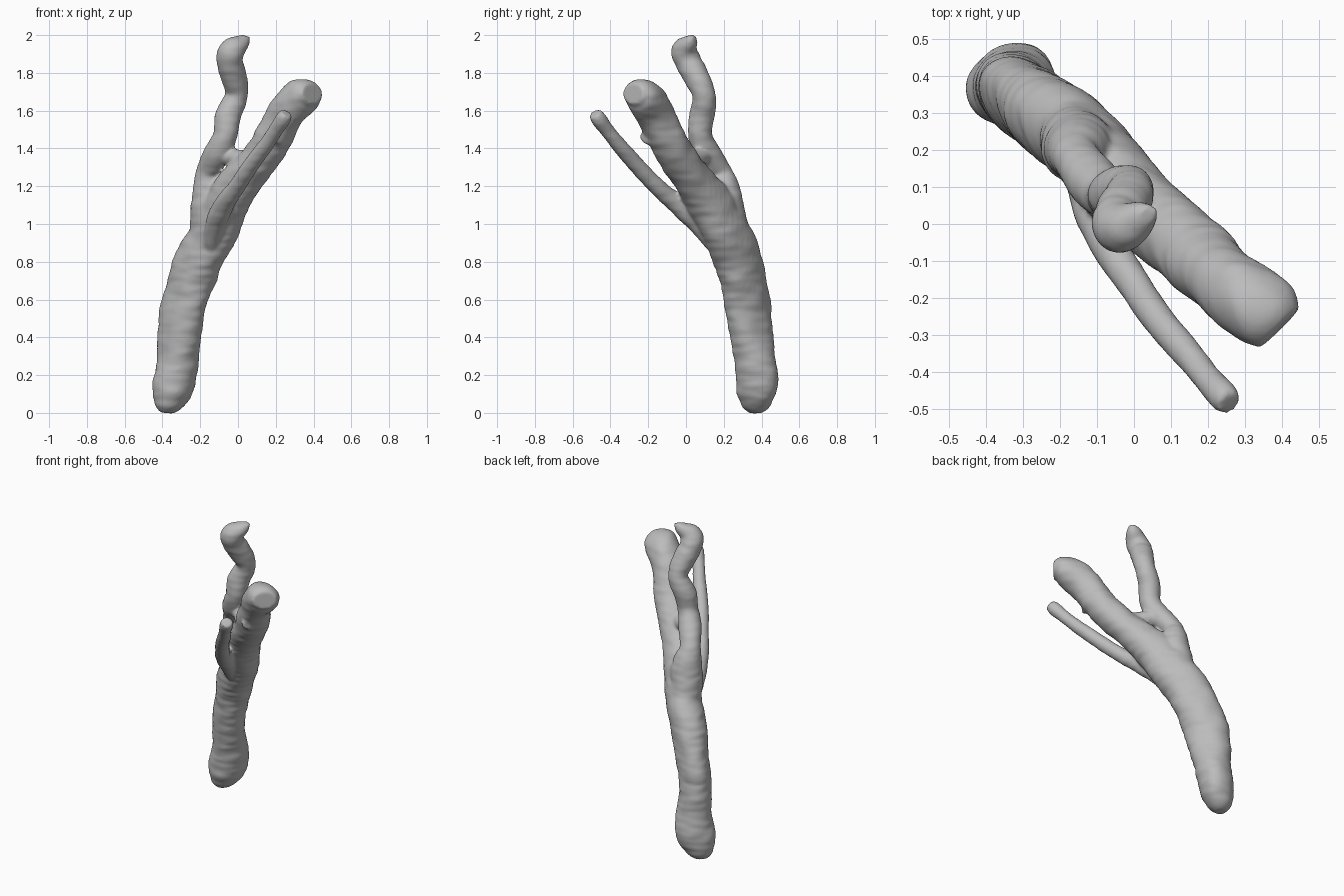
import bpy
import bmesh
import math
from mathutils import Vector, noise

cube = bpy.data.objects.get("Cube")
if cube:
    bpy.data.objects.remove(cube, do_unlink=True)

SIDES, STEPS = 28, 12
LEAN = Vector((-1, 1, 0))

# Limb paths: x, y, z, radius across the lean, and optionally along the lean
trunk = [
    (-.378, .368, 0, .035, .03), (-.368, .372, .035, .075, .07),
    (-.345, .375, .12, .115, .1), (-.325, .375, .21, .118, .106),
    (-.312, .352, .38, .1, .122), (-.3, .335, .52, .1, .138),
    (-.265, .315, .64, .102, .136), (-.215, .28, .8, .11, .138),
    (-.14, .225, .93, .11, .132), (-.085, .16, 1.06, .11, .13),
    (-.005, .065, 1.2, .108, .112), (.08, -.01, 1.3, .104, .096),
    (.168, -.083, 1.42, .104, .099), (.23, -.143, 1.54, .095, .1),
    (.27, -.177, 1.61, .097, .102), (.32, -.215, 1.662, .102, .1),
    (.362, -.25, 1.685, .098, .085), (.395, -.28, 1.69, .075, .055),
]
upper_branch = [
    (-.18, .24, .92, .08), (-.15, .21, 1.08, .1), (-.152, .2, 1.2, .084),
    (-.158, .178, 1.28, .063), (-.11, .118, 1.37, .07), (-.068, .075, 1.47, .064),
    (-.05, .085, 1.58, .068), (-.008, .095, 1.68, .061), (-.02, .06, 1.77, .068),
    (-.045, .01, 1.86, .071), (-.03, -.01, 1.925, .066), (.018, .015, 1.97, .045),
    (.045, .03, 1.995, .02),
]
thin_branch = [
    (-.15, .18, .85, .04), (-.115, .055, 1.01, .055), (-.07, -.05, 1.11, .052),
    (-.005, -.155, 1.2, .045), (.06, -.25, 1.3, .043), (.135, -.34, 1.4, .041),
    (.2, -.42, 1.5, .039), (.242, -.465, 1.56, .041), (.258, -.483, 1.585, .032),
]
# Small arm closing the loop between the two main limbs
bridge = [
    (-.11, .115, 1.37, .055), (-.03, .07, 1.355, .044), (.02, .03, 1.34, .05),
    (.09, -.02, 1.32, .065),
]
# Stub under the thick limb
knot = [
    (.18, -.11, 1.47, .065), (.21, -.175, 1.465, .052), (.225, -.222, 1.46, .032),
]


def smooth_path(points):
    """Catmull-Rom interpolation of every value in the path."""
    pts = [points[0]] + points + [points[-1]]
    out = []
    for a, b, c, d in zip(pts, pts[1:], pts[2:], pts[3:]):
        for s in range(STEPS):
            t = s / STEPS
            out.append([
                q + t * (r - p) / 2
                + t * t * (2 * p - 5 * q + 4 * r - w) / 2
                + t ** 3 * (3 * q - p - 3 * r + w) / 2
                for p, q, r, w in zip(a, b, c, d)])
    out.append(list(points[-1]))
    return out


def add_limb(bm, points):
    """Closed tube along the path, with bark ridges and soft lumps."""
    path = smooth_path(points)
    centres = [Vector(p[:3]) for p in path]
    rings = []
    for i, (p, centre) in enumerate(zip(path, centres)):
        tangent = centres[min(i + 1, len(path) - 1)] - centres[max(i - 1, 0)]
        # Limbs running along the lean still need a stable sideways axis
        u = LEAN.cross(tangent + Vector((0, 0, .01))).normalized()
        v = tangent.cross(u).normalized()
        ring = []
        for k in range(SIDES):
            angle = math.tau * k / SIDES
            offset = u * math.cos(angle) * p[3] + v * math.sin(angle) * p[-1]
            spot = centre + offset
            lumps = noise.noise(spot * 9)
            ridges = noise.noise(Vector((spot.x * 9, spot.y * 9, spot.z * 38)))
            ring.append(bm.verts.new(
                centre + offset * (1 + .07 * lumps + .05 * ridges)))
        rings.append(ring)
    for low, high in zip(rings, rings[1:]):
        for k in range(SIDES):
            n = (k + 1) % SIDES
            bm.faces.new((low[k], low[n], high[n], high[k]))
    bm.faces.new(rings[0][::-1])
    bm.faces.new(rings[-1])


# All limbs fused into one piece of wood
bm = bmesh.new()
for limb in (trunk, upper_branch, thin_branch, bridge, knot):
    add_limb(bm, limb)
bmesh.ops.recalc_face_normals(bm, faces=bm.faces)
mesh = bpy.data.meshes.new("forked_branch")
bm.to_mesh(mesh)
bm.free()
wood = bpy.data.objects.new("forked_branch", mesh)
bpy.context.collection.objects.link(wood)

# Plain grey material
grey = bpy.data.materials.new("plain grey")
grey.use_nodes = True
colour = (.5, .5, .5, 1)
grey.diffuse_color = colour
grey.node_tree.nodes["Principled BSDF"].inputs["Base Color"].default_value = colour
mesh.materials.append(grey)

# Weld the limbs and soften the joints
remesh = wood.modifiers.new("weld", "REMESH")
remesh.mode = "VOXEL"
remesh.voxel_size = .01
remesh.use_smooth_shade = True
soften = wood.modifiers.new("soften", "SMOOTH")
soften.factor = .5
soften.iterations = 3
